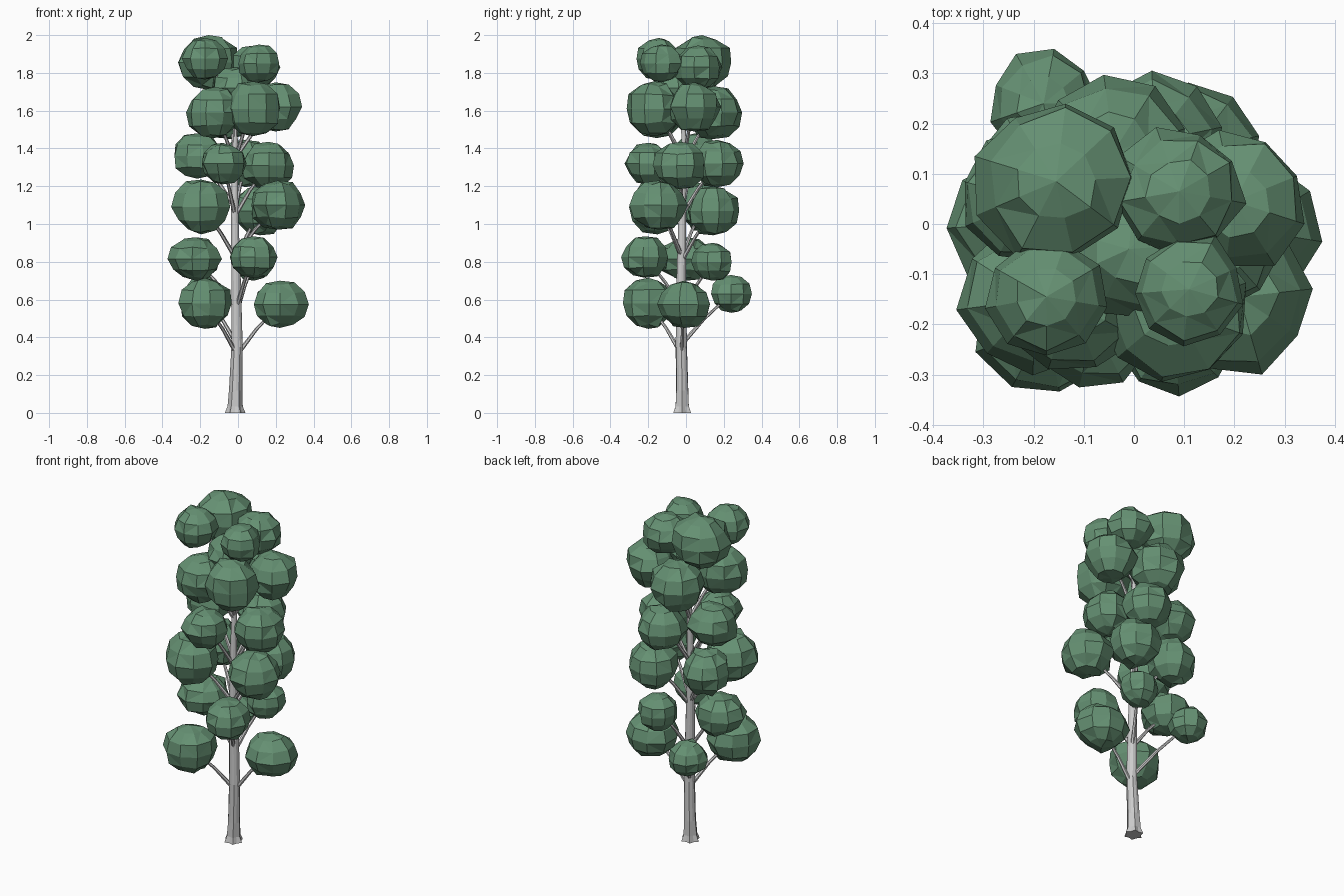
import bpy, bmesh, math, random
from mathutils import Vector

if "Cube" in bpy.data.objects:
    bpy.data.objects.remove(bpy.data.objects["Cube"])

random.seed(7)
leaf = bpy.data.materials.new("leaf_green")
leaf.diffuse_color = (0.13, 0.28, 0.17, 1)
leaf.use_nodes = True
leaf.node_tree.nodes["Principled BSDF"].inputs["Base Color"].default_value = leaf.diffuse_color


def finish(bm, name, mat=None):
    bmesh.ops.recalc_face_normals(bm, faces=bm.faces)
    mesh = bpy.data.meshes.new(name)
    bm.to_mesh(mesh)
    bm.free()
    ob = bpy.data.objects.new(name, mesh)
    bpy.context.collection.objects.link(ob)
    if mat:
        mesh.materials.append(mat)
    return ob


def tube(name, points, radii, sides, flutes=()):
    """Flat-sided tapering tube; flutes give the lobed root flare per ring."""
    bm = bmesh.new()
    rings = []
    for i, p in enumerate(points):
        p = Vector(p)
        d = Vector(points[min(i + 1, len(points) - 1)]) - Vector(points[max(i - 1, 0)])
        if i == 0 and flutes:
            d = Vector((0, 0, 1))
        u = d.cross(Vector((0, 1, 0))).normalized()
        v = d.cross(u).normalized()
        f = flutes[i] if i < len(flutes) else 0
        ring = []
        for k in range(sides):
            a = 2 * math.pi * k / sides
            r = radii[i] * (1 + f * (-1) ** k)
            ring.append(bm.verts.new(p + r * (math.cos(a) * u + math.sin(a) * v)))
        rings.append(ring)
    for a, b in zip(rings, rings[1:]):
        for k in range(sides):
            bm.faces.new((a[k], a[(k + 1) % sides], b[(k + 1) % sides], b[k]))
    bm.faces.new(rings[0])
    bm.faces.new(rings[-1])
    return finish(bm, name)


def clump(name, x, y, z, r, h):
    """Low-poly leaf ball: jittered sphere scaled to its width and height."""
    bm = bmesh.new()
    bmesh.ops.create_uvsphere(bm, u_segments=9, v_segments=6, radius=1)
    turn = random.uniform(0, 6)
    c, s = math.cos(turn), math.sin(turn)
    for vert in bm.verts:
        p = vert.co.copy()
        if abs(p.z) < 0.99:
            p *= random.uniform(0.93, 1.09)
        vert.co = (x + r * (c * p.x - s * p.y), y + r * (s * p.x + c * p.y), z + h * p.z)
    bmesh.ops.triangulate(bm, faces=[f for f in bm.faces if random.random() < 0.5])
    return finish(bm, name, leaf)


# Trunk
trunk = [(-0.015, -0.02, 0), (-0.015, -0.02, 0.035), (-0.012, -0.02, 0.12), (-0.005, -0.025, 0.35),
         (-0.01, -0.025, 0.7), (-0.018, -0.02, 1.05), (-0.015, -0.01, 1.4), (-0.01, -0.02, 1.72)]
tube("trunk", trunk, [0.047, 0.037, 0.034, 0.030, 0.025, 0.020, 0.014, 0.007], 12,
     [0.16, 0.09, 0.05])


def trunk_at(z):
    for a, b in zip(trunk, trunk[1:]):
        if z <= b[2]:
            return Vector(a).lerp(Vector(b), (z - a[2]) / (b[2] - a[2]))
    return Vector(trunk[-1])


# Leaf clumps in tiers: x, y, z, radius, half height
clumps = [
    (-0.175, -0.20, 0.58, 0.145, 0.135), (0.222, -0.01, 0.575, 0.145, 0.125), (-0.18, 0.24, 0.63, 0.105, 0.10),
    (-0.225, 0.00, 0.815, 0.14, 0.115), (0.08, -0.215, 0.825, 0.13, 0.11), (0.085, 0.14, 0.80, 0.11, 0.10),
    (-0.195, -0.15, 1.09, 0.15, 0.145), (0.21, -0.145, 1.10, 0.148, 0.13),
    (0.115, 0.145, 1.07, 0.14, 0.13), (-0.19, 0.09, 1.09, 0.13, 0.13),
    (-0.08, -0.20, 1.32, 0.12, 0.11), (0.16, -0.03, 1.31, 0.14, 0.125),
    (-0.215, 0.05, 1.36, 0.135, 0.12), (0.04, 0.165, 1.32, 0.135, 0.125),
    (-0.125, -0.155, 1.59, 0.145, 0.135), (0.08, -0.17, 1.61, 0.148, 0.145),
    (0.20, 0.045, 1.62, 0.14, 0.13), (-0.04, 0.145, 1.59, 0.15, 0.14),
    (-0.155, 0.085, 1.855, 0.16, 0.145), (0.09, 0.065, 1.83, 0.128, 0.115),
    (-0.175, -0.145, 1.875, 0.12, 0.11), (0.11, -0.13, 1.85, 0.11, 0.10),
    (-0.01, -0.05, 1.72, 0.13, 0.11),
]

# Each clump gets a bent branch from the trunk
for i, (x, y, z, r, h) in enumerate(clumps):
    clump(f"leaf_clump_{i + 1}", x, y, z, r, h)
    start = trunk_at(z - 0.27)
    end = Vector((x, y, z))
    mid = start.lerp(end, 0.45) + Vector((0, 0, 0.015))
    tube(f"branch_{i + 1}", [start, mid, end], [0.012, 0.009, 0.006], 6)
